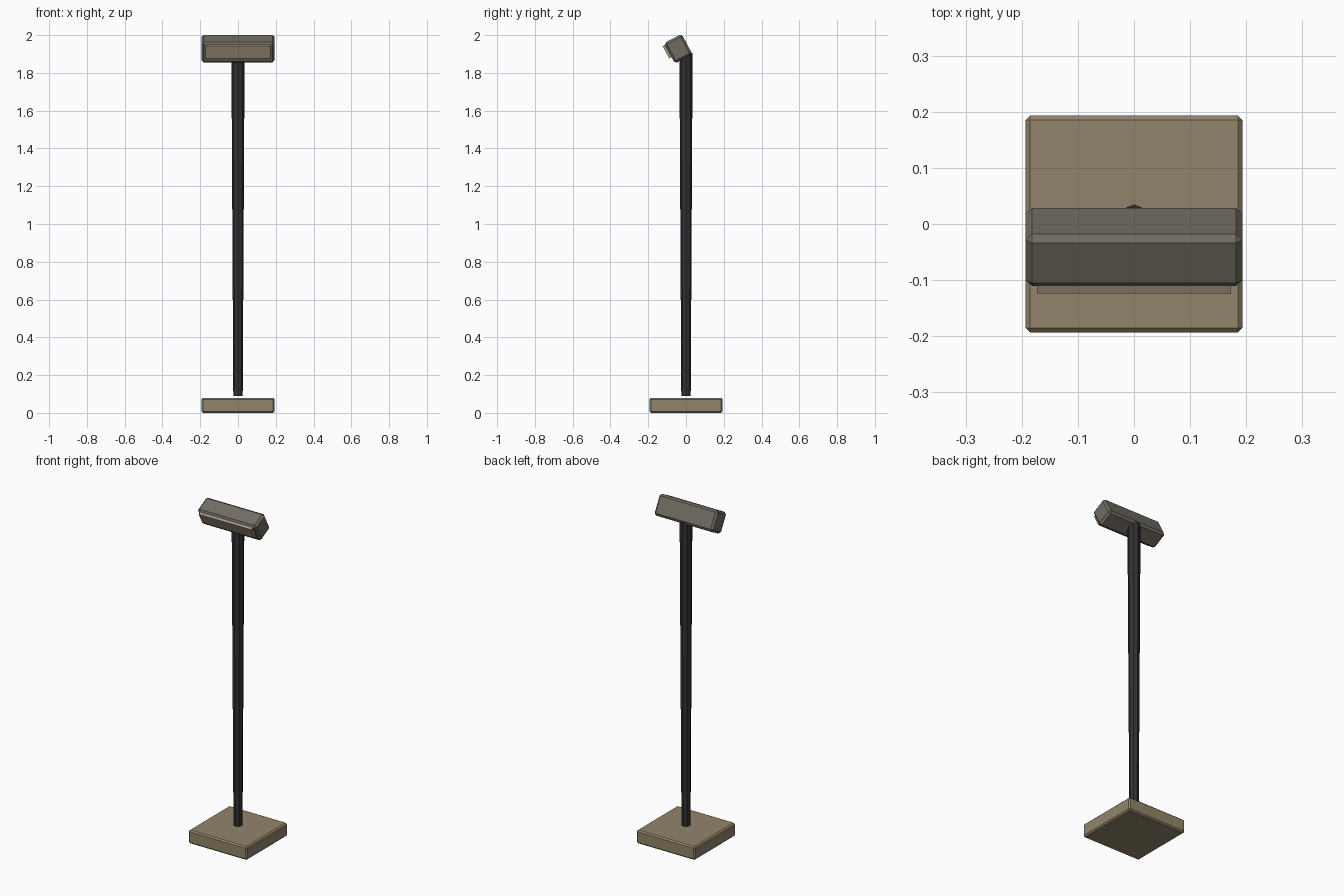
import bpy, bmesh, math
from mathutils import Matrix, Vector

if "Cube" in bpy.data.objects:
    bpy.data.objects.remove(bpy.data.objects["Cube"])


def material(name, rgb):
    m = bpy.data.materials.new(name)
    m.diffuse_color = (*rgb, 1)
    m.use_nodes = True
    m.node_tree.nodes["Principled BSDF"].inputs["Base Color"].default_value = m.diffuse_color
    return m


tan = material("tan_base", (0.29, 0.235, 0.148))
charcoal = material("charcoal_pole", (0.032, 0.032, 0.035))
grey = material("warm_grey_housing", (0.165, 0.15, 0.122))
cream = material("cream_lens", (0.39, 0.325, 0.23))


def finish(name, bm, mat):
    me = bpy.data.meshes.new(name)
    bm.to_mesh(me)
    bm.free()
    me.materials.append(mat)
    ob = bpy.data.objects.new(name, me)
    bpy.context.collection.objects.link(ob)
    return ob


def box(name, size, offset, mat, bevel=0.0, frame=Matrix()):
    """Chamfered box, offset within an optional tilted frame."""
    bm = bmesh.new()
    bmesh.ops.create_cube(bm, size=1)
    bmesh.ops.scale(bm, vec=size, verts=bm.verts)
    if bevel:
        bmesh.ops.bevel(bm, geom=bm.edges[:], offset=bevel, segments=1,
                        affect='EDGES', profile=0.5)
    bmesh.ops.transform(bm, matrix=frame @ Matrix.Translation(Vector(offset)),
                        verts=bm.verts)
    return finish(name, bm, mat)


# square base slab
box("base", (0.386, 0.386, 0.08), (0, 0, 0.04), tan, 0.008)

# tapered eight-sided pole, hovering slightly above the base
POLE_BOTTOM, POLE_TOP = 0.09, 1.905
bm = bmesh.new()
bmesh.ops.create_cone(bm, cap_ends=True, segments=8, radius1=0.025,
                      radius2=0.035, depth=POLE_TOP - POLE_BOTTOM)
bmesh.ops.translate(bm, vec=(0, 0, (POLE_TOP + POLE_BOTTOM) / 2), verts=bm.verts)
finish("pole", bm, charcoal)

# lamp head tilted to look forward and down
head = Matrix.Translation((0, -0.041, 1.928)) @ Matrix.Rotation(math.radians(28), 4, 'X')
box("lamp_housing", (0.387, 0.105, 0.122), (0, 0, 0), grey, 0.012, head)

# lens plate standing proud of the front of the head
box("lamp_lens", (0.346, 0.024, 0.074), (0, -0.0545, 0.014), cream, 0, head)
